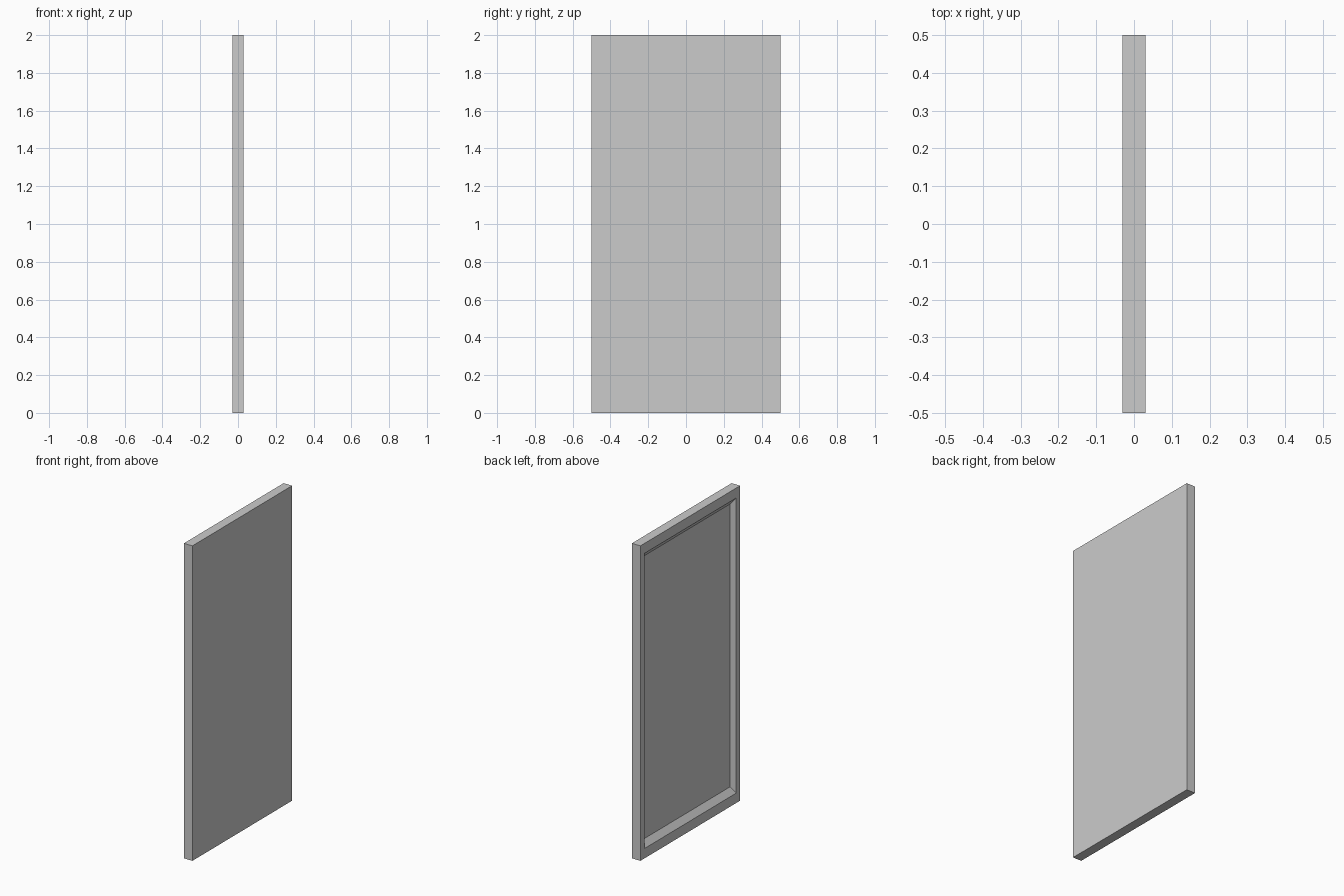
import bpy, bmesh

if "Cube" in bpy.data.objects:
    bpy.data.objects.remove(bpy.data.objects["Cube"])


def ring(bm, x, half_y, half_z):
    # Rectangle of four verts at depth x, centred at mid height
    return [bm.verts.new((x, sy * half_y, 1 + sz * half_z))
            for sy, sz in ((-1, -1), (1, -1), (1, 1), (-1, 1))]


bm = bmesh.new()

# Flat back, outer rim, recess opening and recess floor with sloped walls
rings = [ring(bm, 0.03, 0.5, 1.0),
         ring(bm, -0.03, 0.5, 1.0),
         ring(bm, -0.03, 0.461, 0.937),
         ring(bm, 0.0, 0.441, 0.898)]
for a, b in zip(rings, rings[1:]):
    for i in range(4):
        j = (i + 1) % 4
        bm.faces.new((a[i], a[j], b[j], b[i]))
bm.faces.new(rings[0])
bm.faces.new(rings[-1])
bmesh.ops.recalc_face_normals(bm, faces=bm.faces)

mesh = bpy.data.meshes.new("recessed_panel")
bm.to_mesh(mesh)
bm.free()
panel = bpy.data.objects.new("recessed_panel", mesh)
bpy.context.collection.objects.link(panel)
